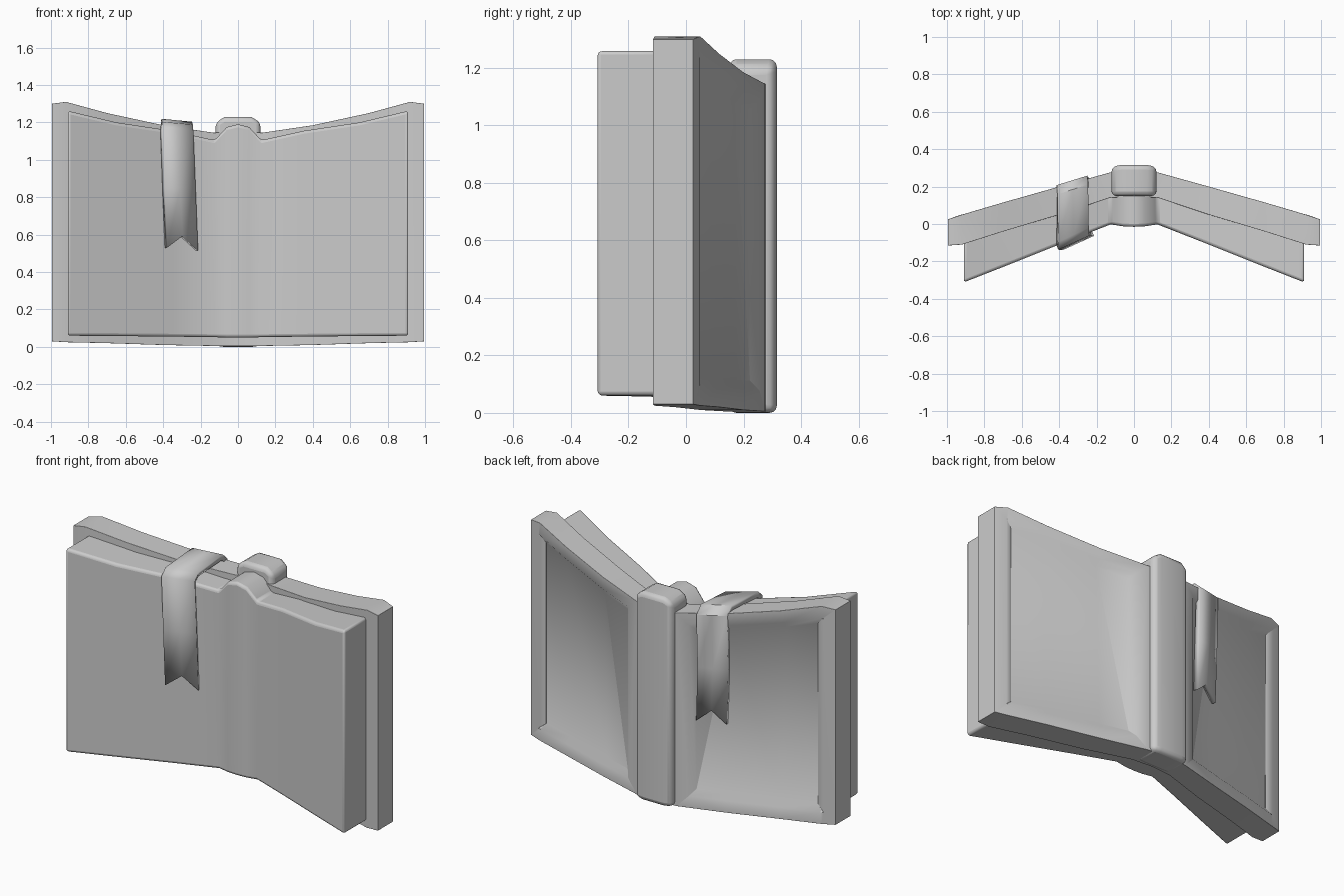
import bpy, bmesh

if "Cube" in bpy.data.objects:
    bpy.data.objects.remove(bpy.data.objects["Cube"])


def finish(name, bm, bevel, angle=0.8):
    bmesh.ops.recalc_face_normals(bm, faces=bm.faces)
    me = bpy.data.meshes.new(name)
    bm.to_mesh(me)
    bm.free()
    ob = bpy.data.objects.new(name, me)
    bpy.context.collection.objects.link(ob)
    if bevel:
        m = ob.modifiers.new("soft_edges", 'BEVEL')
        m.width, m.segments = bevel, 3
        m.limit_method, m.angle_limit = 'ANGLE', 0.8
    bpy.ops.object.select_all(action='DESELECT')
    ob.select_set(True)
    bpy.context.view_layer.objects.active = ob
    bpy.ops.object.shade_smooth_by_angle(angle=angle)
    return ob


def loft(half):
    """Mirrored slab through stations (x, y_front, y_back, z_bottom, z_top)."""
    stations = [(-s[0], *s[1:]) for s in reversed(half) if s[0] > 0] + half
    bm = bmesh.new()
    rings = [[bm.verts.new(p) for p in
              ((x, f, b), (x, k, b), (x, k, t), (x, f, t))]
             for x, f, k, b, t in stations]
    backs = []
    for a, c in zip(rings, rings[1:]):
        for i in range(4):
            j = (i + 1) % 4
            face = bm.faces.new((a[i], a[j], c[j], c[i]))
            if i == 1:
                backs.append(face)
    bm.faces.new(rings[0])
    bm.faces.new(rings[-1][::-1])
    bmesh.ops.recalc_face_normals(bm, faces=bm.faces)
    return bm, backs


# Cover boards, with a raised rim around each back panel
bm, backs = loft([(0, .15, .285, .005, 1.15), (.13, .14, .275, .005, 1.145),
                  (.4, .05, .20, .01, 1.185), (.7, -.04, .115, .02, 1.25),
                  (.92, -.11, .05, .025, 1.31), (.995, -.115, .025, .03, 1.30)])
for side in (-1, 1):
    panel = [f for f in backs if f.is_valid
             and side * f.calc_center_median().x > .13]
    bmesh.ops.inset_region(bm, faces=panel, thickness=.07, use_even_offset=True)
    bmesh.ops.inset_region(bm, faces=panel, thickness=.035, depth=-.025,
                           use_even_offset=True)
finish("cover", bm, .035)

# Page block, swelling up at the gutter
bm, _ = loft([(0, -.015, .22, .05, 1.19), (.06, -.012, .22, .05, 1.175),
              (.125, -.002, .21, .052, 1.105), (.35, -.09, .12, .055, 1.155),
              (.65, -.21, .02, .058, 1.20), (.91, -.312, -.07, .06, 1.262)])
finish("pages", bm, .015)

# Raised spine
bm, _ = loft([(0, .15, .316, 0, 1.23), (.07, .15, .316, 0, 1.23),
              (.12, .15, .305, .004, 1.20)])
finish("spine", bm, .025)

# Ribbon bookmark draped over the top, with notched ends
bm = bmesh.new()
cols = []
for u, notch in ((0, 0), (.5, .07), (1, 0)):
    front, back = -.125 + .075 * u, .195 + .05 * u
    drop = -.015 * u
    path = [(.025, front, .53 + notch + drop), (.012, front, .85),
            (0, front, 1.16 + drop), (0, front + .035, 1.19 + drop),
            (0, back - .04, 1.205 + drop), (0, back, 1.17 + drop),
            (0, back - .01, .85), (.01, back - .012, .53 + notch)]
    cols.append([bm.verts.new((-.41 + .165 * u + dx, y, z))
                 for dx, y, z in path])
for a, c in zip(cols, cols[1:]):
    for i in range(len(a) - 1):
        bm.faces.new((a[i], c[i], c[i + 1], a[i + 1]))
ribbon = finish("ribbon_bookmark", bm, 0)
solid = ribbon.modifiers.new("thickness", 'SOLIDIFY')
solid.thickness, solid.offset = .03, 0
